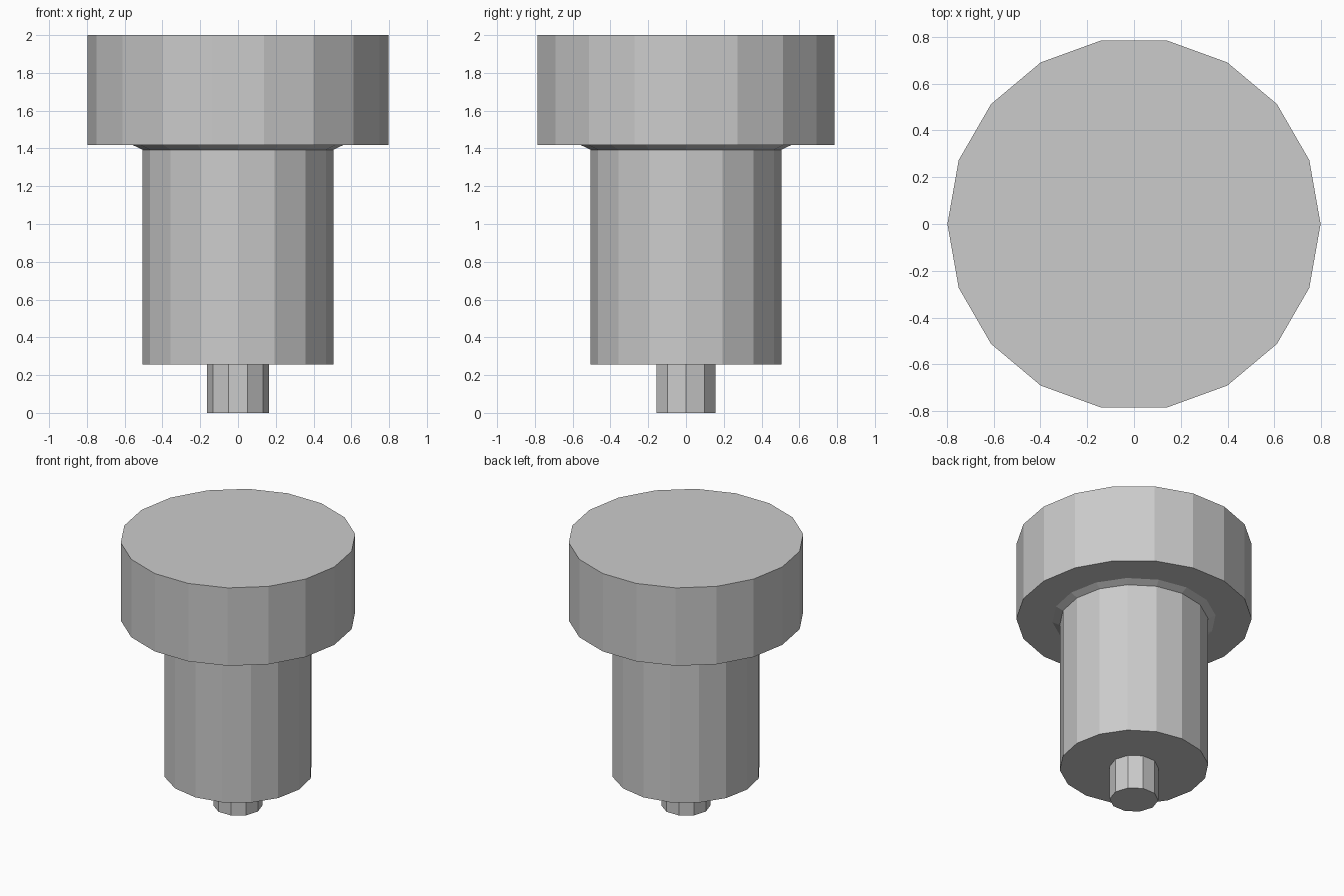
import bpy

if "Cube" in bpy.data.objects:
    bpy.data.objects.remove(bpy.data.objects["Cube"])


def frustum(name, sides, r_bottom, r_top, z0, z1):
    """Flat-faced round part with a corner on the +x axis."""
    bpy.ops.mesh.primitive_cone_add(vertices=sides, radius1=r_bottom, radius2=r_top,
                                    depth=z1 - z0, location=(0, 0, (z0 + z1) / 2))
    ob = bpy.context.object
    ob.name = name
    # put a corner on +x (the primitive starts on +y)
    ob.rotation_euler.z = 1.5707963
    return ob


# narrow pin at the foot
frustum("pin", 10, 0.165, 0.165, 0.0, 0.255)
# main shaft
frustum("shaft", 16, 0.505, 0.505, 0.255, 1.393)
# thin flared collar under the head
frustum("collar", 16, 0.505, 0.555, 1.393, 1.417)
# wide head
frustum("head", 18, 0.798, 0.798, 1.417, 2.0)
